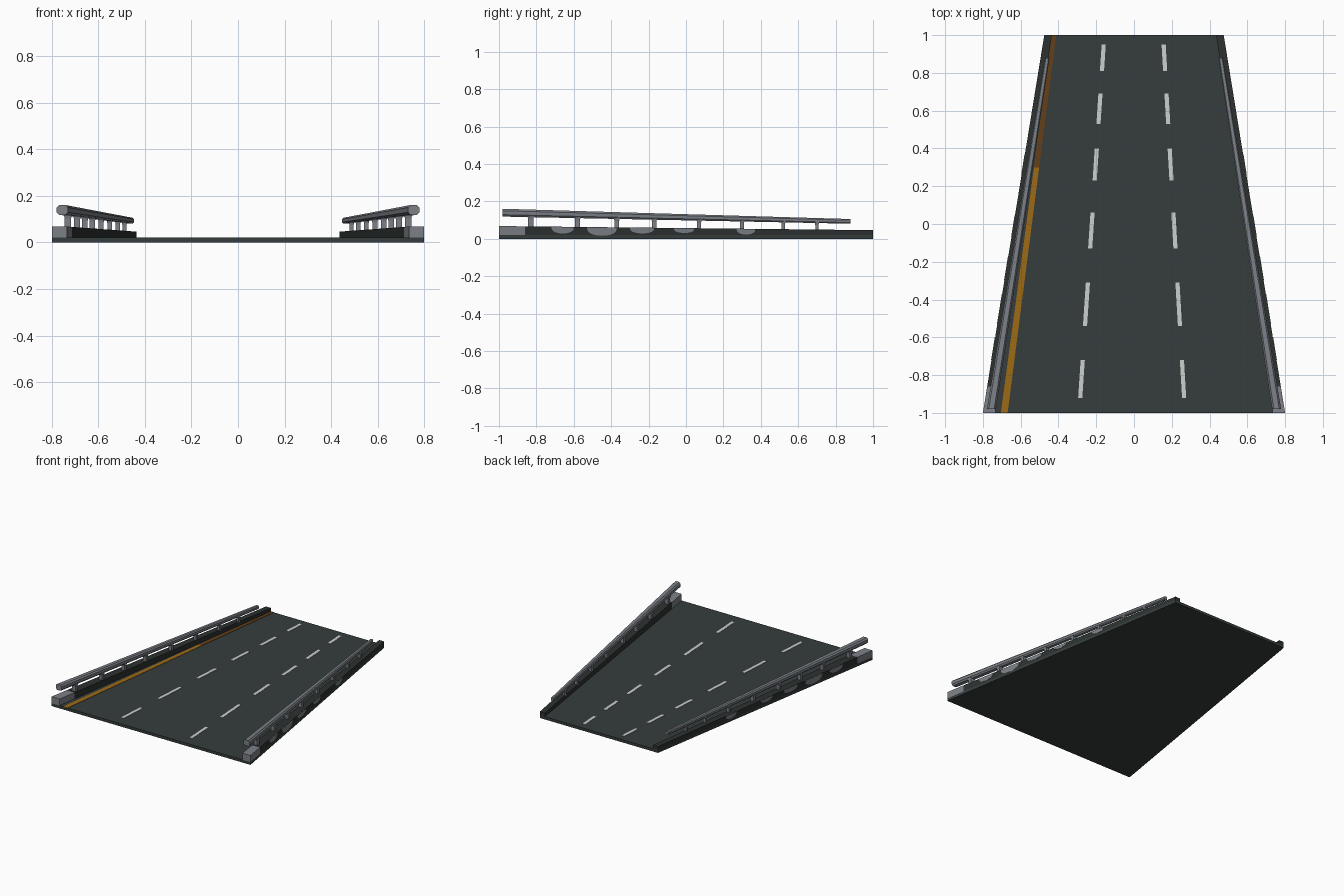
import bpy, bmesh, math

cube = bpy.data.objects.get("Cube")
if cube:
    bpy.data.objects.remove(cube, do_unlink=True)


def material(name, r, g, b):
    m = bpy.data.materials.new(name)
    m.use_nodes = True
    m.diffuse_color = (r, g, b, 1)
    bsdf = m.node_tree.nodes["Principled BSDF"]
    bsdf.inputs["Base Color"].default_value = (r, g, b, 1)
    bsdf.inputs["Roughness"].default_value = 0.8
    return m


ASPHALT = material("asphalt", 0.036, 0.047, 0.045)
KERB = material("dark kerb", 0.025, 0.032, 0.029)
STEEL = material("grey steel", 0.2, 0.215, 0.24)
WHITE = material("white paint", 0.6, 0.63, 0.62)
ORANGE = material("orange paint", 0.34, 0.145, 0.008)
BROWN = material("worn brown paint", 0.13, 0.05, 0.01)


def loft(name, first, last, mat):
    """Solid between two matching closed outlines."""
    bm = bmesh.new()
    a = [bm.verts.new(p) for p in first]
    b = [bm.verts.new(p) for p in last]
    bm.faces.new(a)
    bm.faces.new(b)
    for i in range(len(a)):
        j = (i + 1) % len(a)
        bm.faces.new((a[i], a[j], b[j], b[i]))
    bmesh.ops.recalc_face_normals(bm, faces=bm.faces)
    mesh = bpy.data.meshes.new(name)
    bm.to_mesh(mesh)
    bm.free()
    mesh.materials.append(mat)
    obj = bpy.data.objects.new(name, mesh)
    bpy.context.collection.objects.link(obj)
    return obj


def rect(y, x0, x1, z0, z1):
    return [(x0, y, z0), (x1, y, z0), (x1, y, z1), (x0, y, z1)]


def between(front, back):
    """Value that runs straight from the front end to the back end."""
    return lambda y: front + (back - front) * (y + 1) / 2


outer = between(0.80, 0.475)
inner = between(0.735, 0.435)
kerb_top = between(0.068, 0.046)
rail_x = between(0.758, 0.44)
rail_z = between(0.140, 0.090)
rail_w = between(0.024, 0.011)
rail_h = between(0.021, 0.012)
DECK = 0.02


def strip(name, y0, y1, left, right, z0, z1, mat):
    """Tapered bar whose edges follow the given functions of y."""
    return loft(name, rect(y0, left(y0), right(y0), z0(y0), z1(y0)),
                rect(y1, left(y1), right(y1), z0(y1), z1(y1)), mat)


def flat(z):
    return lambda y: z


# Road deck
strip("road_deck", -1, 1, lambda y: -outer(y), outer, flat(0), flat(DECK), ASPHALT)

# Lane dashes
dashes = [(-0.92, -0.72), (-0.54, -0.31), (-0.13, 0.06), (0.23, 0.40),
          (0.53, 0.69), (0.81, 0.95)]
for side, lane in (("right", between(-0.29, -0.157)), ("left", between(0.27, 0.154))):
    for y0, y1 in dashes:
        strip(side + "_lane_dash", y0, y1, lambda y: lane(y) - 0.011,
              lambda y: lane(y) + 0.011, flat(DECK - 0.002), flat(DECK + 0.002), WHITE)

# Edge stripe, worn towards the back
stripe_out, stripe_in = between(-0.705, -0.435), between(-0.669, -0.412)
for name, y0, y1, mat in (("edge_stripe", -1, 0.3, ORANGE),
                          ("worn_edge_stripe", 0.3, 1, BROWN)):
    strip(name, y0, y1, stripe_out, stripe_in, flat(DECK - 0.002), flat(DECK + 0.002), mat)


def rail_section(y, s):
    """Eight-sided rail outline."""
    w, h = rail_w(y), rail_h(y)
    pts = [(-1, -.5), (-.6, -1), (.6, -1), (1, -.5), (1, .5), (.6, 1), (-.6, 1), (-1, .5)]
    return [(s * rail_x(y) + u * w, y, rail_z(y) + v * h) for u, v in pts]


def post_ring(y, s, z, size):
    return [(s * rail_x(y) + u * size, y + v * size, z)
            for u, v in ((-1, -1), (1, -1), (1, 1), (-1, 1))]


def patch(y, s, half, depth, offset):
    """Half-round outline hanging from the kerb's top edge."""
    pts = []
    for i in range(11):
        a = math.pi * i / 10
        py = y + half * math.cos(a)
        pts.append((s * (outer(py) + offset), py,
                    kerb_top(py) - 0.001 - depth * math.sin(a) ** 0.7))
    return pts


posts = [-0.83, -0.58, -0.37, -0.17, 0.07, 0.30, 0.52, 0.70]
patches = [(-0.66, 0.06, 0.035), (-0.45, 0.08, 0.045), (-0.235, 0.065, 0.03),
           (-0.01, 0.055, 0.025), (0.32, 0.05, 0.03)]

for side, s in (("right", -1), ("left", 1)):
    def out(y):
        return s * outer(y)

    def inn(y):
        return s * inner(y)

    # Kerb with a bare end block and dark cap
    strip(side + "_kerb", -0.86, 1, out, inn, flat(DECK), kerb_top, KERB)
    strip(side + "_end_block", -1, -0.86, out, inn, flat(DECK), kerb_top, STEEL)

    # Bare patches on the outer kerb face
    for y, half, depth in patches:
        loft(side + "_kerb_patch", patch(y, s, half, depth, -0.002),
             patch(y, s, half, depth, 0.002), STEEL)

    # Guard rail and its posts
    loft(side + "_guard_rail", rail_section(-0.98, s), rail_section(0.88, s), STEEL)
    for y in posts:
        size = 0.014 - 0.003 * (y + 1)
        top = rail_z(y) - rail_h(y) * 0.5
        neck = kerb_top(y) + 0.6 * (top - kerb_top(y))
        loft(side + "_post", post_ring(y, s, kerb_top(y) - 0.005, size),
             post_ring(y, s, neck, size), STEEL)
        loft(side + "_post_head", post_ring(y, s, neck, size),
             post_ring(y, s, top, size * 1.35), STEEL)
